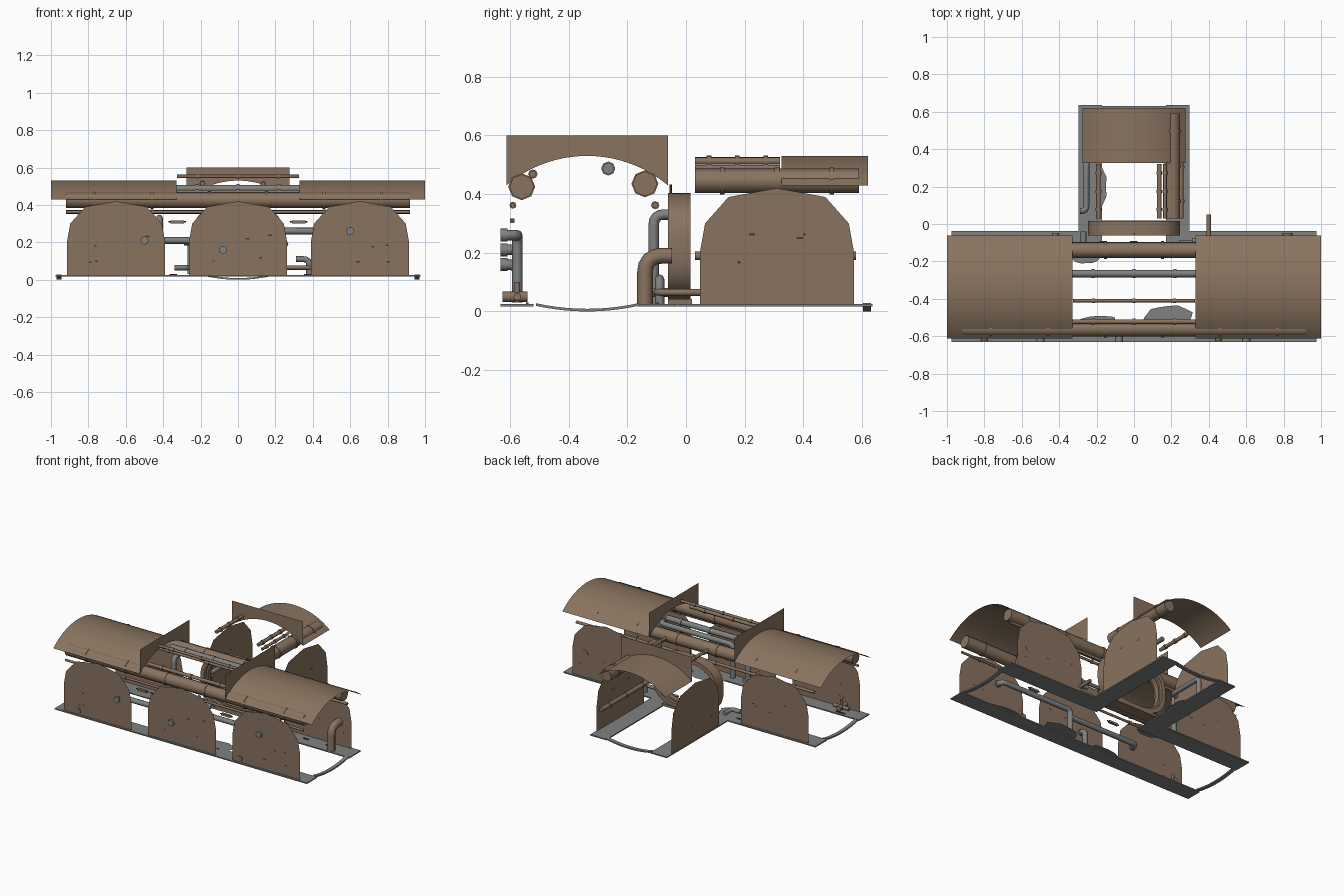
import bpy, bmesh, math, random
from mathutils import Vector

if "Cube" in bpy.data.objects:
    bpy.data.objects.remove(bpy.data.objects["Cube"])

random.seed(4)


def mat(name, col):
    m = bpy.data.materials.new(name)
    m.diffuse_color = (*col, 1)
    m.use_nodes = True
    m.node_tree.nodes["Principled BSDF"].inputs["Base Color"].default_value = m.diffuse_color
    return m


BROWN = mat("brown metal", (0.25, 0.172, 0.115))
GREY = mat("grey metal", (0.21, 0.225, 0.215))
DARK = mat("dark marks", (0.05, 0.045, 0.04))


def mesh_obj(name, verts, faces, m, smooth=False):
    me = bpy.data.meshes.new(name)
    me.from_pydata([tuple(v) for v in verts], [], faces)
    me.materials.append(m)
    ob = bpy.data.objects.new(name, me)
    bpy.context.collection.objects.link(ob)
    if smooth:
        me.polygons.foreach_set("use_smooth", [True] * len(me.polygons))
        me.set_sharp_from_angle(angle=0.9)
    return ob


def box(name, lo, hi, m):
    v = [(x, y, z) for x in (lo[0], hi[0]) for y in (lo[1], hi[1]) for z in (lo[2], hi[2])]
    f = [(0, 1, 3, 2), (4, 6, 7, 5), (0, 4, 5, 1), (2, 3, 7, 6), (0, 2, 6, 4), (1, 5, 7, 3)]
    return mesh_obj(name, v, f, m)


def pipe(name, pts, r, m, bend=0.0):
    """Eight-sided tube along a path, corners rounded by bend."""
    pts = [Vector(p) for p in pts]
    path = [pts[0]]
    for a, b, c in zip(pts, pts[1:], pts[2:]):
        p, q = b + (a - b).normalized() * bend, b + (c - b).normalized() * bend
        path += [p * (1 - t) ** 2 + b * 2 * t * (1 - t) + q * t * t for t in (0, .25, .5, .75, 1)]
    path.append(pts[-1])
    cu = bpy.data.curves.new(name, 'CURVE')
    cu.dimensions = '3D'
    cu.bevel_depth, cu.bevel_resolution, cu.use_fill_caps = r, 2, True
    s = cu.splines.new('POLY')
    s.points.add(len(path) - 1)
    for sp, p in zip(s.points, path):
        sp.co = (*p, 1)
    tmp = bpy.data.objects.new("tmp", cu)
    bpy.context.collection.objects.link(tmp)
    dg = bpy.context.evaluated_depsgraph_get()
    me = bpy.data.meshes.new_from_object(tmp.evaluated_get(dg))
    bpy.data.objects.remove(tmp)
    me.name = name
    me.materials.clear()
    me.materials.append(m)
    me.polygons.foreach_set("use_smooth", [True] * len(me.polygons))
    me.set_sharp_from_angle(angle=0.9)
    ob = bpy.data.objects.new(name, me)
    bpy.context.collection.objects.link(ob)
    return ob


def collars(name, a, b, n, r, m):
    """Short couplings spaced along a straight pipe."""
    a, b = Vector(a), Vector(b)
    d = (b - a).normalized() * 0.008
    for i in range(n):
        p = a.lerp(b, (i + 0.5) / n)
        pipe(name, [p - d, p + d], r, m)


# Local frame: u across corridor, v along corridor
CY = -0.337


def main(u, v, z):
    return (v, CY + u, z)


def stem(u, v, z):
    return (u, v, z)


# Wall panels with arched tops
half = [(0.262, 0.025), (0.262, 0.205), (0.245, 0.30), (0.165, 0.39)]
prof = half + [(0, 0.42)] + [(-a, z) for a, z in reversed(half)]


def wall(frame, u, v):
    s = 1 if u > 0 else -1
    mesh_obj("wall_panel", [frame(u, v + a, z) for a, z in prof], [tuple(range(len(prof)))], BROWN)
    # small dark marks on the inner and outer face
    for k in range(4):
        a, z, w = random.uniform(-.2, .2), random.uniform(.08, .27), random.uniform(.005, .012)
        for du in (-.002, .002):
            q = [(a - w, z - .004), (a + w, z - .004), (a + w, z + .004), (a - w, z + .004)]
            mesh_obj("panel_mark", [frame(u + du, v + b, c) for b, c in q], [(0, 1, 2, 3)], DARK)


for v in (-0.652, 0, 0.652):
    wall(main, -0.282, v)
for v in (-0.652, 0.652):
    wall(main, 0.287, v)
for u in (-0.29, 0.29):
    wall(stem, u, 0.31)

# Curved roofs and the arched end plates
N, R = 20, 0.428
arc = []
for i in range(N + 1):
    u = -0.275 + 0.55 * i / N
    arc.append((u, 0.53 - R + math.sqrt(R * R - u * u)))


def roof(frame, v0, v1):
    vs = [frame(u, v, z) for u, z in arc for v in (v0, v1)]
    mesh_obj("curved_roof", vs, [(2 * i, 2 * i + 1, 2 * i + 3, 2 * i + 2) for i in range(N)], BROWN, True)
    vs = [frame(u, v0, zz) for u, z in arc for zz in (z, 0.6)]
    mesh_obj("arched_plate", vs, [(2 * i, 2 * i + 1, 2 * i + 3, 2 * i + 2) for i in range(N)], BROWN)


roof(main, 0.33, 1.0)
roof(main, -0.33, -1.0)
roof(stem, 0.325, 0.62)

# Floor walkways
Z0, Z1 = 0.017, 0.025
box("front_walkway", (-0.975, -0.632, Z0), (0.975, -0.52, Z1), GREY)
for s in (-1, 1):
    xs = sorted((s * 0.17, s * 0.975))
    box("rear_walkway", (xs[0], -0.165, Z0), (xs[1], -0.037, Z1), GREY)
    xs = sorted((s * 0.17, s * 0.296))
    box("stem_walkway", (xs[0], -0.037, Z0), (xs[1], 0.635, Z1), GREY)


# Sagging threshold strips at the three open ends
def threshold(frame, v):
    vs, fs, n = [], [], 10
    for i in range(n + 1):
        t = -1 + 2 * i / n
        z = 0.019 * t * t
        vs += [frame(0.175 * t, v + dv, z + dz) for dv, dz in ((-.013, 0), (.013, 0), (.013, .009), (-.013, .009))]
    for i in range(n):
        fs += [(4 * i + k, 4 * i + (k + 1) % 4, 4 * i + 4 + (k + 1) % 4, 4 * i + 4 + k) for k in range(4)]
    fs += [(3, 2, 1, 0), tuple(4 * n + k for k in range(4))]
    mesh_obj("threshold_strip", vs, fs, GREY)


threshold(main, 0.957)
threshold(main, -0.957)
threshold(stem, 0.617)


# Ragged grey patches spreading inward from the walkways
def patch(cx, cy, rx, ry):
    vs = []
    for i in range(16):
        a, k = i * math.tau / 16, random.uniform(.8, 1.05)
        vs.append((cx + rx * k * math.cos(a), cy + ry * k * math.sin(a), 0.028))
    mesh_obj("floor_patch", vs, [tuple(range(16))], GREY)


for p in ((.18, -.50, .14, .07), (-.2, -.53, .13, .045), (-.25, -.16, .09, .06),
          (-.18, .2, .035, .13), (.6, -.53, .12, .03), (-.62, -.15, .13, .03)):
    patch(*p)
for k in range(14):
    x = random.uniform(-.9, .9)
    y = random.choice((-.545, -.10))
    box("floor_mark", (x, y, .025), (x + .04, y + .008, .030), DARK)

# Overhead pipes, main corridor
for y, z, r, L, m in ((-.56, .425, .042, .92, BROWN), (-.14, .435, .042, .92, BROWN),
                      (-.105, .362, .010, .92, BROWN), (-.59, .362, .008, .92, BROWN),
                      (-.522, .468, .012, .33, BROWN), (-.265, .487, .020, .33, GREY),
                      (-.41, .553, .009, .325, BROWN)):
    pipe("overhead_pipe", [(-L, y, z), (L, y, z)], r, m)
    collars("pipe_collar", (-L, y, z), (L, y, z), 3 if L < .5 else 6, r + .004, m)

# Overhead pipes, stem corridor
for x, z, r, y1, m in ((.205, .445, .042, .59, BROWN), (.135, .512, .012, .32, BROWN),
                       (-.19, .515, .012, .32, BROWN), (.165, .49, .009, .32, BROWN),
                       (.25, .19, .015, .58, BROWN)):
    pipe("stem_pipe", [(x, .03, z), (x, y1, z)], r, m)
    collars("stem_collar", (x, .03, z), (x, y1, z), 3, r + .004, m)
pipe("stem_side_pipe", [(-.29, .07, .2), (-.255, .07, .2), (-.255, .33, .2), (-.255, .33, .03)], .016, GREY, .025)

# Grey pipe run behind the front wall
pipe("front_pipe", [(.6, -.63, .26), (.6, -.575, .26), (.04, -.575, .26), (.04, -.575, .03)], .018, GREY, .03)
pipe("front_pipe", [(-.5, -.63, .21), (-.5, -.575, .21), (.04, -.575, .21)], .018, GREY, .03)
pipe("front_pipe", [(-.08, -.63, .16), (-.08, -.575, .16), (-.08, -.575, .03)], .018, GREY, .03)
for x, z in ((.6, .26), (-.5, .21), (-.08, .16)):
    pipe("front_flange", [(x, -.632, z), (x, -.608, z)], .022, GREY)

# Elbow pipes on the rear wall
pipe("large_elbow", [(.82, -.14, .025), (.82, -.14, .19), (.82, -.048, .19)], .027, BROWN, .06)
pipe("tall_elbow", [(-.42, -.11, .025), (-.42, -.11, .33), (-.42, -.048, .33)], .018, GREY, .035)
pipe("low_pipe", [(.24, -.10, .065), (.40, -.10, .065), (.40, .05, .065)], .012, BROWN, .03)
pipe("low_grey_pipe", [(.31, -.09, .11), (.38, -.09, .11), (.38, -.09, .025)], .016, GREY, .03)
pipe("low_grey_pipe", [(-.34, -.12, .065), (-.27, -.12, .065), (-.27, -.04, .065)], .015, GREY, .025)

# Brown floor valves
for x in (-.8, .45):
    pipe("floor_valve", [(x, -.625, .05), (x, -.54, .05)], .018, BROWN)
    pipe("valve_stem", [(x, -.575, .03), (x, -.575, .10)], .010, BROWN)
    pipe("valve_side", [(x - .06, -.575, .05), (x + .06, -.575, .05)], .013, BROWN)

# Small wall lamps between the front panels
for x in (-.325, .325):
    box("wall_lamp", (x - .035, -.60, .302), (x + .035, -.585, .317), BROWN)
    pipe("lamp_rod", [(x - .047, -.592, .31), (x + .047, -.592, .31)], .004, DARK)

# Doorway ring between corridor and stem
M = 40


def ring(name, y0, y1, ro, ri):
    vs = []
    for i in range(M):
        c, s = math.cos(i * math.tau / M), math.sin(i * math.tau / M)
        c, s = (math.copysign(abs(q) ** 0.75, q) for q in (c, s))
        for (a, b), y in ((ro, y0), (ro, y1), (ri, y1), (ri, y0)):
            vs.append((a * c, y, 0.217 + b * s))
    fs = [(4 * i + k, 4 * i + (k + 1) % 4, 4 * ((i + 1) % M) + (k + 1) % 4, 4 * ((i + 1) % M) + k)
          for i in range(M) for k in range(4)]
    mesh_obj(name, vs, fs, BROWN, True)


ring("doorway_ring", -.062, .015, (.247, .187), (.218, .158))
ring("doorway_trim", -.04, -.005, (.222, .162), (.205, .145))
box("doorway_base", (-.17, -.062, .025), (.17, .02, .042), BROWN)
pipe("doorway_pin", [(.0, -.052, .40), (.0, -.052, .432)], .004, DARK)
